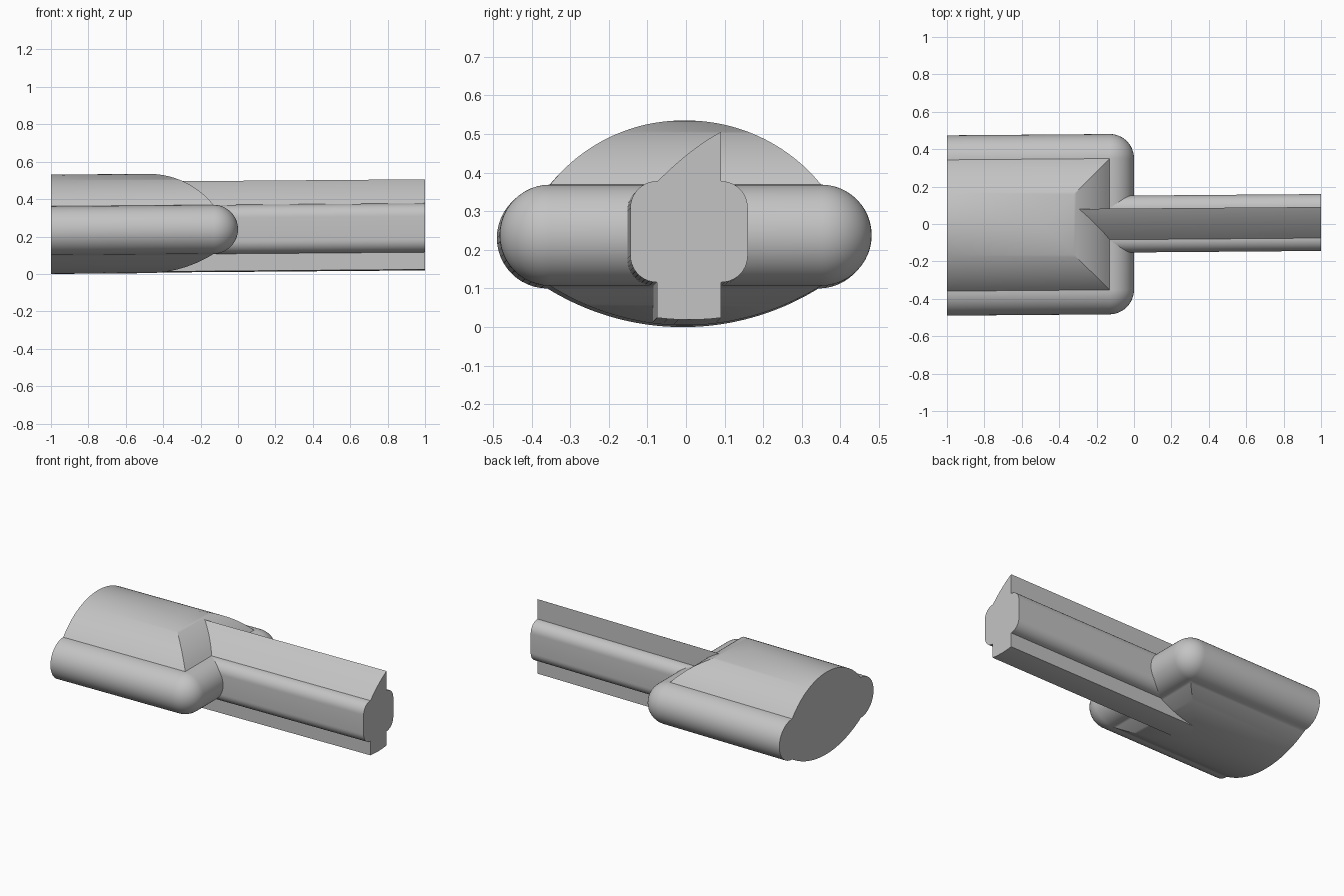
import bpy, bmesh
from math import sqrt, sin, cos, pi

cube = bpy.data.objects.get("Cube")
if cube:
    bpy.data.objects.remove(cube, do_unlink=True)

# One plain grey
grey = bpy.data.materials.new("plain_grey")
grey.use_nodes = True
colour = (0.55, 0.55, 0.55, 1)
grey.diffuse_color = colour
grey.node_tree.nodes["Principled BSDF"].inputs["Base Color"].default_value = colour

EDGE = 0.351                     # half width of the domed area
LOW, HIGH, TOP = 0.10, 0.362, 0.531
MID, RIM = (LOW + HIGH) / 2, (HIGH - LOW) / 2
TILT = 0.008                     # slight lean of the whole piece


def sag(t, drop):
    """Fall of a circular arc that drops by `drop` at the dome edge."""
    r = (EDGE ** 2 + drop ** 2) / (2 * drop)
    return r - sqrt(r * r - t * t)


def finish(name, bm):
    bmesh.ops.remove_doubles(bm, verts=bm.verts, dist=1e-5)
    bmesh.ops.recalc_face_normals(bm, faces=bm.faces)
    for v in bm.verts:
        v.co.y += TILT * v.co.x
        v.co.z += TILT * (v.co.x + 1)
    mesh = bpy.data.meshes.new(name)
    bm.to_mesh(mesh)
    bm.free()
    mesh.materials.append(grey)
    obj = bpy.data.objects.new(name, mesh)
    bpy.context.collection.objects.link(obj)
    bpy.ops.object.select_all(action='DESELECT')
    obj.select_set(True)
    bpy.context.view_layer.objects.active = obj
    bpy.ops.object.shade_smooth_by_angle(angle=pi / 6)


# Handle: nested U-shaped loops, domed above and below, with a round rim
def u_loop(t, z, steps=12):
    core, r = min(t, EDGE), max(t - EDGE, 0)
    front = -RIM - (EDGE - core)
    right = [(front + r * sin(a), -core - r * cos(a), z)
             for a in (i * pi / 2 / steps for i in range(steps + 1))]
    half = [(-1, -t, z)] + right
    return half + [(x, -y, z) for x, y, z in reversed(half)]


N = 24
dome = [(EDGE * i / N, TOP - sag(EDGE * i / N, TOP - HIGH)) for i in range(N + 1)]
rim = [(EDGE + RIM * sin(pi * i / N), MID + RIM * cos(pi * i / N)) for i in range(1, N)]
belly = [(EDGE * i / N, sag(EDGE * i / N, LOW)) for i in range(N, -1, -1)]
bm = bmesh.new()
loops = [[bm.verts.new(p) for p in u_loop(t, z)] for t, z in dome + rim + belly]
for a, b in zip(loops, loops[1:]):
    for i in range(len(a) - 1):
        bm.faces.new((a[i], a[i + 1], b[i + 1], b[i]))
bm.faces.new([l[0] for l in loops] + [l[-1] for l in reversed(loops)])
finish("handle", bm)

# Blade: rounded bar with a curved fin above and a flat keel below
FIN, SIDE = 0.083, 0.152
ROUND = SIDE - FIN


def corner(y, z, start, steps=10):
    return [(y + ROUND * cos(a), z + ROUND * sin(a))
            for a in (start + i * pi / 2 / steps for i in range(steps + 1))]


keel = [(-FIN + 2 * FIN * i / 6, 0.003 + sag(-FIN + 2 * FIN * i / 6, LOW)) for i in range(7)]
crest = []
for i in range(13):
    s = i / 12
    crest.append((FIN - 2 * FIN * s, 0.49 - 0.09 * s - 0.04 * s * s))
section = (keel + corner(FIN, LOW + ROUND, -pi / 2) + corner(FIN, HIGH - ROUND, 0)
           + crest + corner(-FIN, HIGH - ROUND, pi / 2)
           + corner(-FIN, LOW + ROUND, pi))
bm = bmesh.new()
ends = [[bm.verts.new((x, y, z)) for y, z in section] for x in (-0.48, 1)]
for i in range(len(section)):
    j = (i + 1) % len(section)
    bm.faces.new((ends[0][i], ends[0][j], ends[1][j], ends[1][i]))
for end in ends:
    bm.faces.new(end)
finish("blade", bm)
